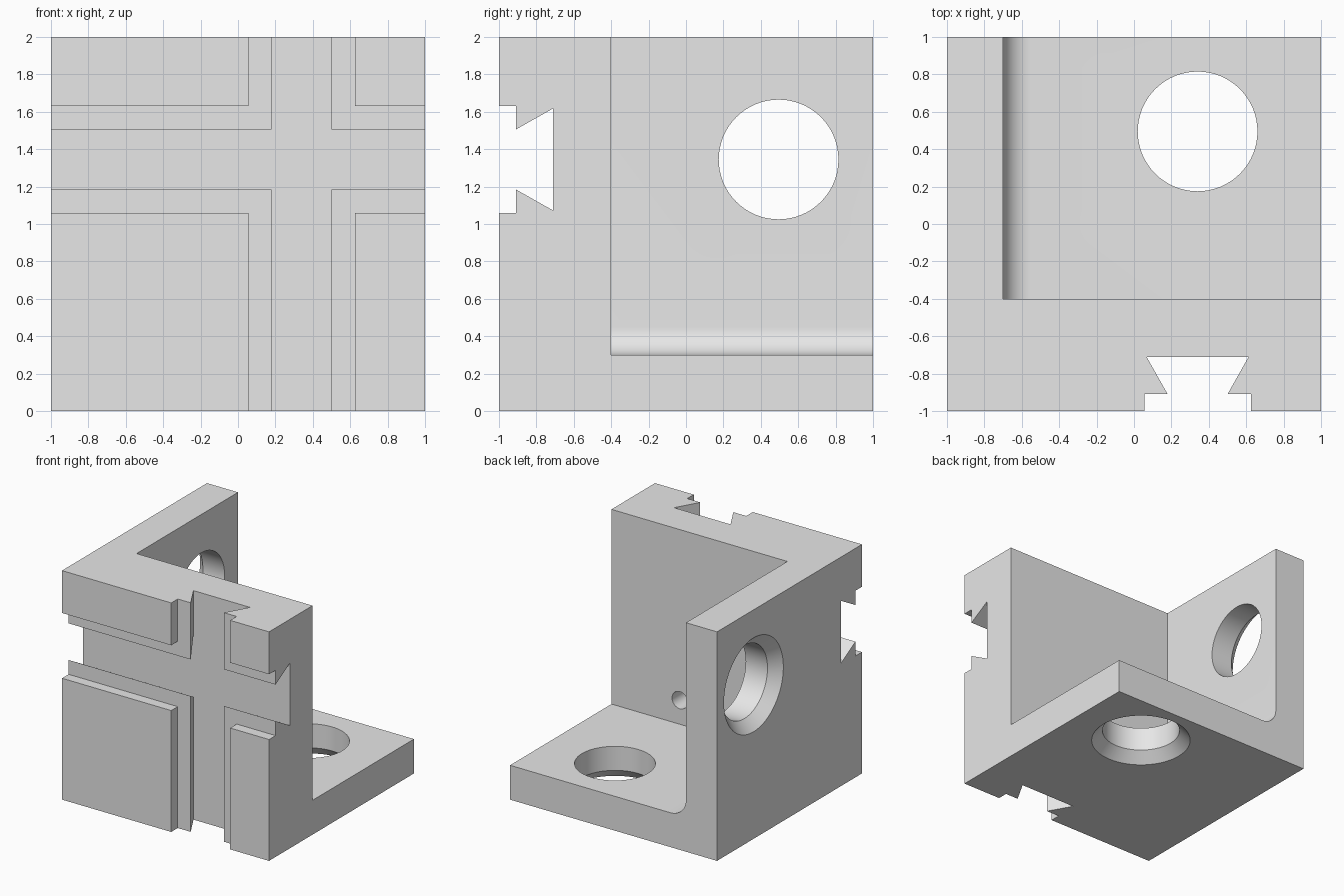
import bpy
import bmesh
from math import cos, sin, pi, radians

default = bpy.data.objects.get("Cube")
if default:
    bpy.data.objects.remove(default, do_unlink=True)

# Material
grey = bpy.data.materials.new("plain grey")
grey.use_nodes = True
colour = (0.8, 0.8, 0.8, 1)
grey.diffuse_color = colour
grey.node_tree.nodes["Principled BSDF"].inputs["Base Color"].default_value = colour


def loft(name, rings):
    """Closed solid through a stack of rings with equal point counts."""
    bm = bmesh.new()
    loops = [[bm.verts.new(p) for p in ring] for ring in rings]
    n = len(loops[0])
    for a, b in zip(loops, loops[1:]):
        for i in range(n):
            j = (i + 1) % n
            bm.faces.new((a[i], a[j], b[j], b[i]))
    bm.faces.new(loops[0])
    bm.faces.new(loops[-1])
    bmesh.ops.recalc_face_normals(bm, faces=bm.faces)
    mesh = bpy.data.meshes.new(name)
    bm.to_mesh(mesh)
    bm.free()
    mesh.materials.append(grey)
    obj = bpy.data.objects.new(name, mesh)
    bpy.context.collection.objects.link(obj)
    return obj


def prism(name, profile, place, start, end):
    return loft(name, [[place(u, v, w) for u, v in profile] for w in (start, end)])


def turned(name, steps, place, cu, cv, sides=64):
    """Solid of revolution: steps are (radius, depth) along the third axis."""
    angles = [2 * pi * i / sides for i in range(sides)]
    return loft(name, [[place(cu + r * cos(a), cv + r * sin(a), w) for a in angles]
                       for r, w in steps])


# Axis mappings: profile (u, v) swept along w
def along_x(u, v, w): return (w, u, v)
def along_y(u, v, w): return (u, w, v)
def along_z(u, v, w): return (u, v, w)


SLOT_X, SLOT_Z, HOLE_Y = 0.34, 1.345, 0.495

# Solid block
square = [(-1, -1), (1, -1), (1, 1), (-1, 1)]
body = prism("angle_bracket", square, along_z, 0, 2)

# Open cavity with a rounded inner corner between side wall and floor
R = 0.15
fillet = [(-0.7 + R - R * cos(a), 0.3 + R - R * sin(a))
          for a in [pi / 2 * i / 16 for i in range(17)]]
cavity = prism("cavity_cutter", fillet + [(1.2, 0.3), (1.2, 2.2), (-0.7, 2.2)],
               along_y, -0.4, 1.2)

# Crossed dovetail slots in the front
half = [(0.285, -1.1), (0.285, -0.91), (0.16, -0.91), (0.273, -0.71)]
dovetail = half + [(-u, v) for u, v in reversed(half)]
upright_slot = prism("upright_slot_cutter", [(SLOT_X + u, v) for u, v in dovetail],
                     along_z, -0.2, 2.2)
cross_slot = prism("cross_slot_cutter", [(v, SLOT_Z + u) for u, v in dovetail],
                   along_x, -1.2, 1.2)

# Countersunk through holes in the side wall and the floor
countersink = [(0.43, -0.02), (0.32, 0.09), (0.32, 0.5)]
wall_hole = turned("wall_hole_cutter", [(r, d - 1) for r, d in countersink],
                   along_x, HOLE_Y, SLOT_Z)
floor_hole = turned("floor_hole_cutter", countersink, along_z, SLOT_X, HOLE_Y)

# Small blind hole in the inner face of the thick wall
pin_hole = turned("pin_hole_cutter", [(0.075, -0.6), (0.075, -0.2)],
                  along_y, SLOT_X, 0.51, 32)

# Cut everything, then drop the cutters
cutters = [cavity, upright_slot, cross_slot, wall_hole, floor_hole, pin_hole]
bpy.ops.object.select_all(action='DESELECT')
body.select_set(True)
bpy.context.view_layer.objects.active = body
for cutter in cutters:
    mod = body.modifiers.new(cutter.name, 'BOOLEAN')
    mod.operation = 'DIFFERENCE'
    mod.solver = 'EXACT'
    mod.object = cutter
    bpy.ops.object.modifier_apply(modifier=mod.name)
    bpy.data.objects.remove(cutter, do_unlink=True)

bpy.ops.object.shade_smooth_by_angle(angle=radians(30))
